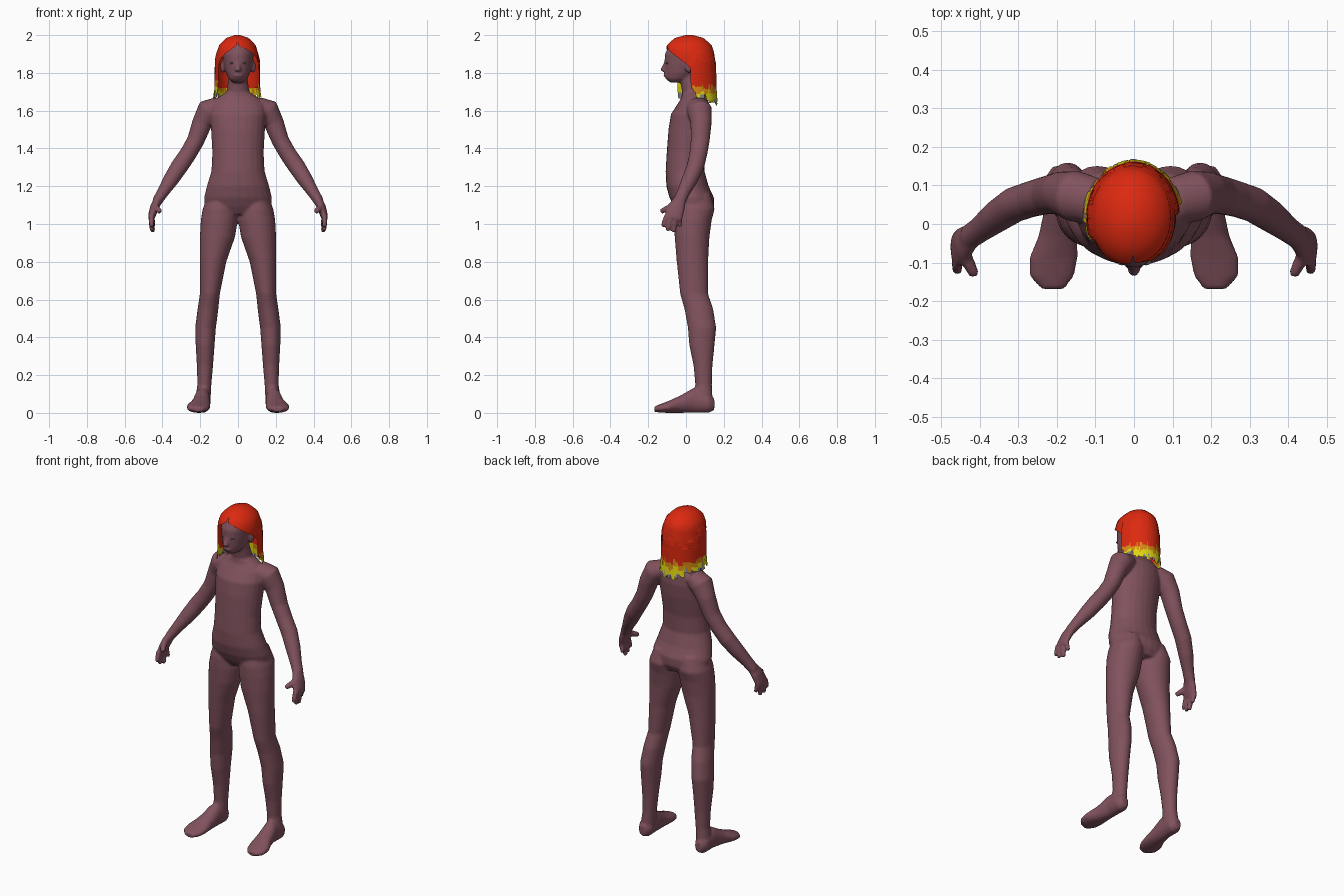
import bpy, bmesh, math, random
from mathutils import Vector, Matrix

if "Cube" in bpy.data.objects:
    bpy.data.objects.remove(bpy.data.objects["Cube"])

random.seed(4)


def material(name, rgb):
    m = bpy.data.materials.new(name)
    m.diffuse_color = (*rgb, 1)
    m.use_nodes = True
    m.node_tree.nodes["Principled BSDF"].inputs["Base Color"].default_value = m.diffuse_color
    return m


SKIN = material("mauve body", (0.22, 0.085, 0.11))
RED = material("red hair", (0.72, 0.022, 0.005))
ORANGE = material("orange hair", (0.66, 0.25, 0.006))
YELLOW = material("yellow hair", (0.75, 0.68, 0.006))
GREY = material("grey hair tips", (0.25, 0.25, 0.25))
EYE = material("grey green eyes", (0.13, 0.16, 0.13))


def make_object(name, bm, mats):
    me = bpy.data.meshes.new(name)
    bm.to_mesh(me)
    bm.free()
    for m in mats:
        me.materials.append(m)
    ob = bpy.data.objects.new(name, me)
    bpy.context.collection.objects.link(ob)
    return ob


def loft(bm, rings, tangent=None, ref=(0, 1, 0), sides=24):
    """Closed tube through (x, y, z, radius_a, radius_b) rings."""
    loops = []
    pts = [Vector(r[:3]) for r in rings]
    for i, r in enumerate(rings):
        t = tangent or pts[min(i + 1, len(pts) - 1)] - pts[max(i - 1, 0)]
        t = Vector(t).normalized()
        side = t.cross(Vector(ref)).normalized()
        other = side.cross(t)
        loops.append([bm.verts.new(pts[i]
                      + side * r[3] * math.cos(2 * math.pi * k / sides)
                      + other * r[4] * math.sin(2 * math.pi * k / sides)) for k in range(sides)])
    for a, b in zip(loops, loops[1:]):
        for k in range(sides):
            n = (k + 1) % sides
            bm.faces.new((a[k], a[n], b[n], b[k]))
    bm.faces.new(loops[0][::-1])
    bm.faces.new(loops[-1])


def ellipsoid(bm, centre, radii):
    bmesh.ops.create_uvsphere(bm, u_segments=16, v_segments=10, radius=1,
                              matrix=Matrix.Translation(centre) @ Matrix.Diagonal((*radii, 1)))


UP = (0, 0, 1)
bm = bmesh.new()

# Torso and neck
loft(bm, [(0, y, z, a, b) for y, z, a, b in (
    (.045, 1.05, .14, .08), (.042, 1.09, .178, .105), (.03, 1.14, .18, .118),
    (.008, 1.2, .165, .112), (-.005, 1.28, .141, .103), (.0, 1.38, .136, .102),
    (.015, 1.5, .143, .108), (.025, 1.58, .15, .105), (.04, 1.635, .142, .085),
    (.042, 1.67, .105, .066), (.035, 1.70, .06, .056), (.02, 1.76, .052, .052),
    (.02, 1.82, .05, .05))], UP)

# Head, nose and lips
loft(bm, [(0, y, z, a, b) for y, z, a, b in (
    (-.05, 1.75, .028, .035), (-.042, 1.768, .048, .066), (-.02, 1.80, .064, .092),
    (0, 1.85, .077, .114), (.006, 1.9, .084, .118), (.012, 1.95, .072, .1),
    (.015, 1.98, .04, .06))], UP)
loft(bm, [(0, -.10, 1.865, .008, .012), (0, -.114, 1.835, .011, .014),
          (0, -.12, 1.815, .017, .018), (0, -.108, 1.805, .013, .012)], UP, sides=12)
ellipsoid(bm, (0, -.107, 1.787), (.025, .013, .009))

for s in (-1, 1):
    # Ear
    ellipsoid(bm, (s * .081, .015, 1.832), (.013, .021, .034))
    # Leg
    loft(bm, [(s * x, y, z, a, b) for x, y, z, a, b in (
        (.188, .09, .05, .042, .052), (.178, .093, .15, .037, .044), (.175, .09, .25, .043, .05),
        (.174, .084, .36, .05, .067), (.172, .085, .45, .055, .075), (.159, .068, .55, .055, .076),
        (.149, .043, .63, .053, .074), (.132, .034, .8, .07, .083), (.109, .032, .93, .093, .092),
        (.099, .036, 1.02, .098, .1), (.095, .044, 1.08, .092, .108), (.085, .04, 1.16, .07, .09))], UP)
    # Foot
    loft(bm, [(s * x, y, z, a, b) for x, y, z, a, b in (
        (.188, .15, .045, .022, .03), (.188, .12, .052, .042, .052), (.189, .04, .066, .043, .066),
        (.197, -.03, .046, .05, .046), (.209, -.09, .032, .063, .032), (.213, -.135, .024, .058, .023),
        (.21, -.168, .02, .03, .014))], (0, -1, 0), UP)
    # Arm from shoulder to wrist
    loft(bm, [(s * x, y, z, a, b) for x, y, z, a, b in (
        (.10, .06, 1.625, .05, .06), (.155, .072, 1.60, .066, .066), (.19, .08, 1.535, .053, .056),
        (.225, .075, 1.44, .046, .05), (.265, .065, 1.37, .045, .047), (.31, .05, 1.305, .046, .046),
        (.355, .02, 1.235, .041, .042), (.4, -.015, 1.165, .031, .034), (.428, -.035, 1.12, .027, .033))])
    # Palm
    loft(bm, [(s * x, y, z, a, b) for x, y, z, a, b in (
        (.42, -.03, 1.135, .024, .031), (.441, -.05, 1.09, .024, .046),
        (.456, -.065, 1.045, .02, .049), (.462, -.07, 1.025, .014, .045))], sides=16)
    # Fingers and thumb: base, then tip
    for base, tip, r in (((.438, -.08, 1.09), (.412, -.135, 1.065), .0145),
                         ((.458, -.103, 1.04), (.458, -.123, .985), .0125),
                         ((.46, -.08, 1.035), (.456, -.098, .962), .0125),
                         ((.46, -.057, 1.035), (.45, -.065, .955), .0125),
                         ((.458, -.034, 1.045), (.445, -.03, .985), .0115)):
        a, b = Vector(base), Vector(tip)
        loft(bm, [(s * p.x, p.y, p.z, r * k, r * k) for p, k in
                  ((a, 1.2), (a.lerp(b, .6), 1.1), (a.lerp(b, .93), .95), (b, .5))], ref=(1, 0, 0), sides=12)

bmesh.ops.recalc_face_normals(bm, faces=bm.faces)
body = make_object("mannequin_body", bm, [SKIN])
fuse = body.modifiers.new("fuse parts", 'REMESH')
fuse.mode = 'VOXEL'
fuse.voxel_size = .007
fuse.use_smooth_shade = True
soften = body.modifiers.new("soften joins", 'SMOOTH')
soften.factor = .5
soften.iterations = 4

# Eyes
for s, label in ((-1, "left"), (1, "right")):
    bm = bmesh.new()
    ellipsoid(bm, (s * .031, -.098, 1.852), (.013, .009, .006))
    make_object(label + "_eye", bm, [EYE])


# Hair cap: open around the face, wider opening on one side
def hair_point(angle, z, out=0):
    """Point on the hair surface; angle 0 faces front, positive towards +x."""
    rows = ((2.0, .015, .02), (1.985, .058, .075), (1.95, .096, .117), (1.91, .109, .132),
            (1.85, .112, .135), (1.72, .113, .136), (1.6, .135, .145))
    for (z0, a0, b0), (z1, a1, b1) in zip(rows, rows[1:]):
        if z >= z1 or z1 == 1.6:
            f = (z0 - z) / (z0 - z1)
            a, b = a0 + (a1 - a0) * f + out, b0 + (b1 - b0) * f + out
            return Vector((-.003 + a * math.sin(angle), .017 - b * math.cos(angle), z))


bm = bmesh.new()
N = 40
grid = []
for z, left, right in ((2.0, 0, 0), (1.985, 0, 0), (1.965, 0, 0), (1.945, 3, 3), (1.925, 18, 28),
                       (1.905, 34, 46), (1.88, 50, 64), (1.85, 60, 82), (1.81, 64, 98),
                       (1.77, 68, 104), (1.72, 78, 106)):
    a, b = math.radians(right), math.radians(360 - left)
    grid.append([bm.verts.new(hair_point(a + (b - a) * k / N, z)) for k in range(N + 1)])
for p, q in zip(grid, grid[1:]):
    for k in range(N):
        bm.faces.new((p[k], q[k], q[k + 1], p[k + 1]))
bm.faces.new(grid[0][:-1])
bmesh.ops.remove_doubles(bm, verts=bm.verts, dist=.0001)
cap = make_object("hair_cap", bm, [RED])
bpy.context.view_layer.objects.active = cap
cap.select_set(True)
bpy.ops.object.shade_smooth_by_angle()

# Hair locks: tapered strips in layers, coloured by height
bm = bmesh.new()
for i in range(130):
    deg = 84 + 208 * ((i * .618) % 1)
    ang = math.radians(deg + random.uniform(-2, 2))
    back = max(0, -math.cos(ang))
    long_lock = i % 5 < 3
    bottom = (1.70 - .065 * back if long_lock else 1.75 - .04 * back) + random.uniform(-.012, .03)
    if deg > 250:
        bottom -= .025
    if deg < 100:
        bottom = max(bottom, 1.70)
        ang += .35
    top = random.uniform(1.82, 1.93)
    out = random.uniform(.001, .009)
    width = random.uniform(.09, .13)
    jitter = random.uniform(-.015, .015)
    tip_grey = random.random() < .18
    rows, n = [], 8
    for j in range(n + 1):
        f = j / n
        z = top + (bottom - top) * f
        w = width * (1 if f < .8 else 1 - (f - .8) * 2)
        o = out * min(1, f * 4)
        rows.append([bm.verts.new(hair_point(ang + d * w, z, o)) for d in (-1, 0, 1)])
    for j in range(n):
        for k in range(2):
            f = bm.faces.new((rows[j][k], rows[j + 1][k], rows[j + 1][k + 1], rows[j][k + 1]))
            z = f.calc_center_median().z + jitter
            f.material_index = 0 if z > 1.735 else 1 if z > 1.70 and deg < 270 else 2
            if tip_grey and j == n - 1 and z < 1.69:
                f.material_index = 3
make_object("hair_locks", bm, [RED, ORANGE, YELLOW, GREY])
